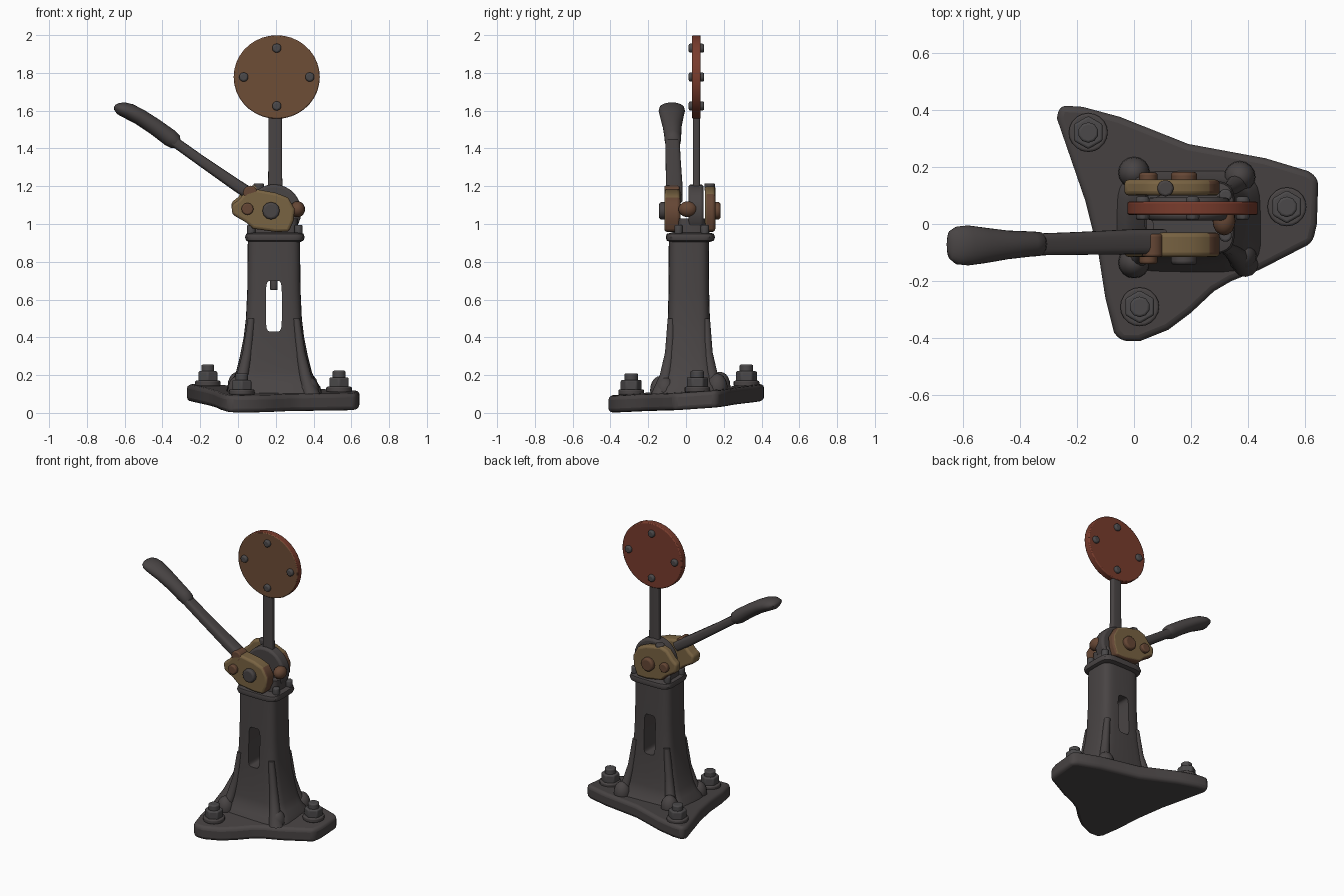
import bpy, bmesh
from math import cos, sin, pi
from mathutils import Vector, Matrix

cube = bpy.data.objects.get("Cube")
if cube:
    bpy.data.objects.remove(cube, do_unlink=True)


def material(name, rgb):
    m = bpy.data.materials.new(name)
    m.use_nodes = True
    m.diffuse_color = (*rgb, 1)
    m.node_tree.nodes["Principled BSDF"].inputs["Base Color"].default_value = (*rgb, 1)
    return m


IRON = material("dark iron", (0.066, 0.058, 0.058))
STEEL = material("bolt steel", (0.07, 0.066, 0.068))
BROWN = material("rusty brown", (0.155, 0.075, 0.037))
RUST = material("dark rust", (0.13, 0.062, 0.035))
RED = material("worn red", (0.19, 0.045, 0.026))
BRASS = material("old brass", (0.19, 0.125, 0.055))

parts = []


def add(name, bm, *mats, bevel=0):
    bmesh.ops.recalc_face_normals(bm, faces=bm.faces)
    me = bpy.data.meshes.new(name)
    bm.to_mesh(me)
    bm.free()
    for m in mats:
        me.materials.append(m)
    ob = bpy.data.objects.new(name, me)
    bpy.context.collection.objects.link(ob)
    if bevel:
        mod = ob.modifiers.new("soft edges", "BEVEL")
        mod.width, mod.segments = bevel, 3
        mod.limit_method, mod.angle_limit = "ANGLE", 0.7
    parts.append(ob)
    return ob


def loft(name, rings, mat):
    """Skin a list of closed point rings and cap both ends."""
    bm = bmesh.new()
    loops = [[bm.verts.new(p) for p in r] for r in rings]
    n = len(loops[0])
    for a, b in zip(loops, loops[1:]):
        for i in range(n):
            j = (i + 1) % n
            bm.faces.new((a[i], a[j], b[j], b[i]))
    bm.faces.new(loops[0])
    bm.faces.new(loops[-1])
    return add(name, bm, mat)


def oval(c, u, v, power=1.0, n=32):
    """Ring around c; a power below 1 squares the corners."""
    pts = []
    for i in range(n):
        a, b = cos(2 * pi * i / n), sin(2 * pi * i / n)
        s = abs(a) ** power * (1 if a > 0 else -1)
        t = abs(b) ** power * (1 if b > 0 else -1)
        pts.append(Vector(c) + Vector(u) * s + Vector(v) * t)
    return pts


def prism(points, push):
    bm = bmesh.new()
    face = bm.faces.new([bm.verts.new(p) for p in points])
    top = bmesh.ops.extrude_face_region(bm, geom=[face])["geom"]
    bmesh.ops.translate(bm, vec=push, verts=[g for g in top if isinstance(g, bmesh.types.BMVert)])
    return bm


def cylinder(name, c, r, depth, mat, axis="Z", sides=20, r2=None, bevel=0.008):
    bm = bmesh.new()
    turn = {"Z": Matrix(), "Y": Matrix.Rotation(pi / 2, 4, "X"), "X": Matrix.Rotation(pi / 2, 4, "Y")}[axis]
    bmesh.ops.create_cone(bm, cap_ends=True, segments=sides, radius1=r, radius2=r if r2 is None else r2,
                          depth=depth, matrix=Matrix.Translation(c) @ turn)
    return add(name, bm, mat, bevel=bevel)


def ball(name, c, size, mat):
    bm = bmesh.new()
    bmesh.ops.create_uvsphere(bm, u_segments=16, v_segments=10, radius=1,
                              matrix=Matrix.Translation(c) @ Matrix.Diagonal((*size, 1)))
    return add(name, bm, mat)


# Three-cornered base plate, slightly tilted
outline = [(-.27, .37), (-.26, .415), (-.18, .41), (-.05, .375), (.19, .28), (.46, .23), (.61, .185),
           (.645, .16), (.64, .0), (.625, -.065), (.44, -.16), (.34, -.2), (.28, -.235), (.2, -.31),
           (.12, -.37), (.02, -.41), (-.045, -.41), (-.07, -.38), (-.1, -.26), (-.125, -.1), (-.17, .08)]
tilt = lambda x, y: 0.03 + 0.07 * y - 0.02 * x
add("base_plate", prism([(x, y, tilt(x, y)) for x, y in outline], (0, 0, 0.09)), IRON, bevel=0.022)

# Anchor bolts: washer, nut and stud
for i, (x, y) in enumerate([(-.16, .32), (.535, .06), (.02, -.29)]):
    z = tilt(x, y) + 0.09
    cylinder(f"anchor_washer_{i}", (x, y, z + .01), .068, .03, IRON)
    cylinder(f"anchor_nut_{i}", (x, y, z + .045), .058, .06, STEEL, sides=6)
    cylinder(f"anchor_stud_{i}", (x, y, z + .085), .036, .05, STEEL, sides=10)

# Flared column
CX, CY = 0.19, 0.015
sections = [(.09, .26, .19), (.14, .245, .165), (.17, .22, .145), (.22, .20, .135), (.3, .18, .125),
            (.4, .16, .117), (.5, .148, .112), (.65, .141, .108), (.93, .138, .106)]
column = loft("column", [oval((CX, CY, z), (hx, 0, 0), (0, hy, 0), 0.45) for z, hx, hy in sections], IRON)

# Long slot straight through the column
slot = loft("slot_cutter", [oval((CX, y, .565), (.042, 0, 0), (0, 0, .135), 0.35) for y in (-.4, .4)], IRON)
parts.remove(slot)
slot.hide_render = True
cut = column.modifiers.new("slot", "BOOLEAN")
cut.operation, cut.solver, cut.object = "DIFFERENCE", "EXACT", slot
bpy.context.view_layer.objects.active = column
bpy.ops.object.modifier_apply(modifier="slot")
bpy.data.objects.remove(slot, do_unlink=True)
cylinder("slot_nub", (CX, CY, .68), .022, .06, IRON, sides=8)

# Corner feet and ribs running up the column
for i, (x, y) in enumerate([(-.0, .18), (.37, .165), (0, -.135), (.375, -.11)]):
    ball(f"column_foot_{i}", (x, y, tilt(x, y) + .1), (.055, .055, .075), IRON)
    sx, sy = (1 if x > CX else -1), (1 if y > CY else -1)
    path = [(.1, .2, .155, .045), (.2, .165, .122, .032), (.32, .14, .1, .026), (.5, .118, .092, .02)]
    loft(f"column_rib_{i}", [oval((CX + sx * dx, CY + sy * dy, z), (r, 0, 0), (0, r, 0), n=12)
                             for z, dx, dy, r in path], IRON)

# Collar on top of the column, with corner nuts and the pivot seat
collar = [(.905, .135, .105), (.912, .152, .125), (.93, .158, .13), (.948, .152, .125), (.955, .13, .1)]
loft("collar", [oval((CX + .005, CY + .008, z), (a, 0, 0), (0, b, 0), 0.4) for z, a, b in collar], IRON)
for i, (x, y) in enumerate([(.32, -.04), (.32, .1), (.07, -.05), (.07, .1)]):
    cylinder(f"collar_nut_{i}", (x, y, .97), .024, .05, STEEL, sides=8)
seat = [oval((CX, .03, z), (.125, 0, 0), (0, .075, 0), 0.4) for z in (.94, 1.03)]
loft("pivot_seat", seat, IRON)

# Pivot hub with its end knob
cylinder("pivot_hub", (.19, .053, 1.065), .145, .08, IRON, axis="Y", sides=28, bevel=0.015)
ball("hub_knob", (.315, .01, 1.078), (.04, .05, .042), RUST)

# Brass cheek plates on both sides of the hub, edges gone to rust
cheek = [(-.03, 1.05), (-.035, 1.1), (0, 1.125), (.04, 1.17), (.09, 1.185), (.2, 1.165), (.265, 1.14),
         (.3, 1.08), (.295, 1.02), (.27, .96), (.2, .958), (.08, .975), (.04, 1.01)]
for side, y, thick, lift in (("front", -.115, .085, 1.0), ("back", .1, .055, 1.1)):
    pts = [(x, y, .958 + (z - .958) * lift) for x, z in cheek]
    bm = prism(pts, (0, thick, 0))
    bmesh.ops.recalc_face_normals(bm, faces=bm.faces)
    for f in bm.faces:
        f.material_index = int(abs(f.normal.y) < .5 and (f.normal.x > .4 or f.normal.z < -.2))
    add(f"{side}_cheek", bm, BRASS, RUST, bevel=0.015)
    out = -.12 if side == "front" else .16
    big = IRON if side == "front" else RUST
    cylinder(f"{side}_pivot_bolt", (.175, out, 1.07), .046, .045, big, axis="Y", sides=12, bevel=.012)
    cylinder(f"{side}_small_bolt", (.05, out, 1.08), .032, .04, RUST, axis="Y", sides=12)
cylinder("lever_rivet", (.065, -.075, 1.165), .038, .08, RUST, axis="Y", sides=12)
cylinder("cheek_top_nut", (.11, .125, 1.195), .03, .04, IRON, sides=8)

# Lever shaft and flared grip: x, y, z, half thickness, half width
slope = Vector((.56, 0, .83))


def handle(name, stations, power):
    loft(name, [oval((x, y, z), slope * t, (0, w, 0), power, 24) for x, y, z, t, w in stations], IRON)


handle("lever_shaft", [(.1, -.062, 1.135, .034, .044), (0, -.062, 1.2, .032, .044),
                       (-.2, -.068, 1.338, .028, .04), (-.36, -.072, 1.452, .027, .038)], .6)
handle("lever_grip", [(-.318, -.07, 1.422, .024, .034), (-.33, -.07, 1.435, .04, .042),
                      (-.36, -.07, 1.456, .046, .044), (-.44, -.073, 1.515, .044, .05),
                      (-.52, -.075, 1.567, .043, .062), (-.58, -.075, 1.598, .043, .07),
                      (-.62, -.075, 1.613, .037, .066), (-.643, -.073, 1.622, .022, .05),
                      (-.652, -.072, 1.626, .006, .02)], 1)

# Post carrying the round target
post = [oval((.197, .055, z), (w, 0, 0), (0, .019, 0), .4, 24) for z, w in ((1.15, .04), (1.25, .037), (1.62, .035))]
loft("target_post", post, IRON)

# Round target: brown front, red rim and back
DISC = Vector((.205, .055, 1.778))
target = cylinder("target_disc", DISC, .228, .046, RED, axis="Y", sides=36, bevel=0)
target.data.materials.append(BROWN)
for v in target.data.vertices:
    v.co.z = DISC.z + (v.co.z - DISC.z) * .97
for f in target.data.polygons:
    f.material_index = int(f.normal.y < -.9)
soft = target.modifiers.new("soft edges", "BEVEL")
soft.width, soft.segments, soft.limit_method = .006, 2, "ANGLE"

# Four through bolts in the target
for i in range(4):
    x, z = .175 * cos(i * pi / 2), .153 * sin(i * pi / 2)
    cylinder(f"target_bolt_{i}", DISC + Vector((x, 0, z)), .026, .082, STEEL, axis="Y", sides=8, bevel=.01)

# Smooth shading with sharp edges kept
bpy.ops.object.select_all(action="DESELECT")
for ob in parts:
    ob.select_set(True)
bpy.context.view_layer.objects.active = parts[0]
bpy.ops.object.shade_smooth_by_angle(angle=0.7)
